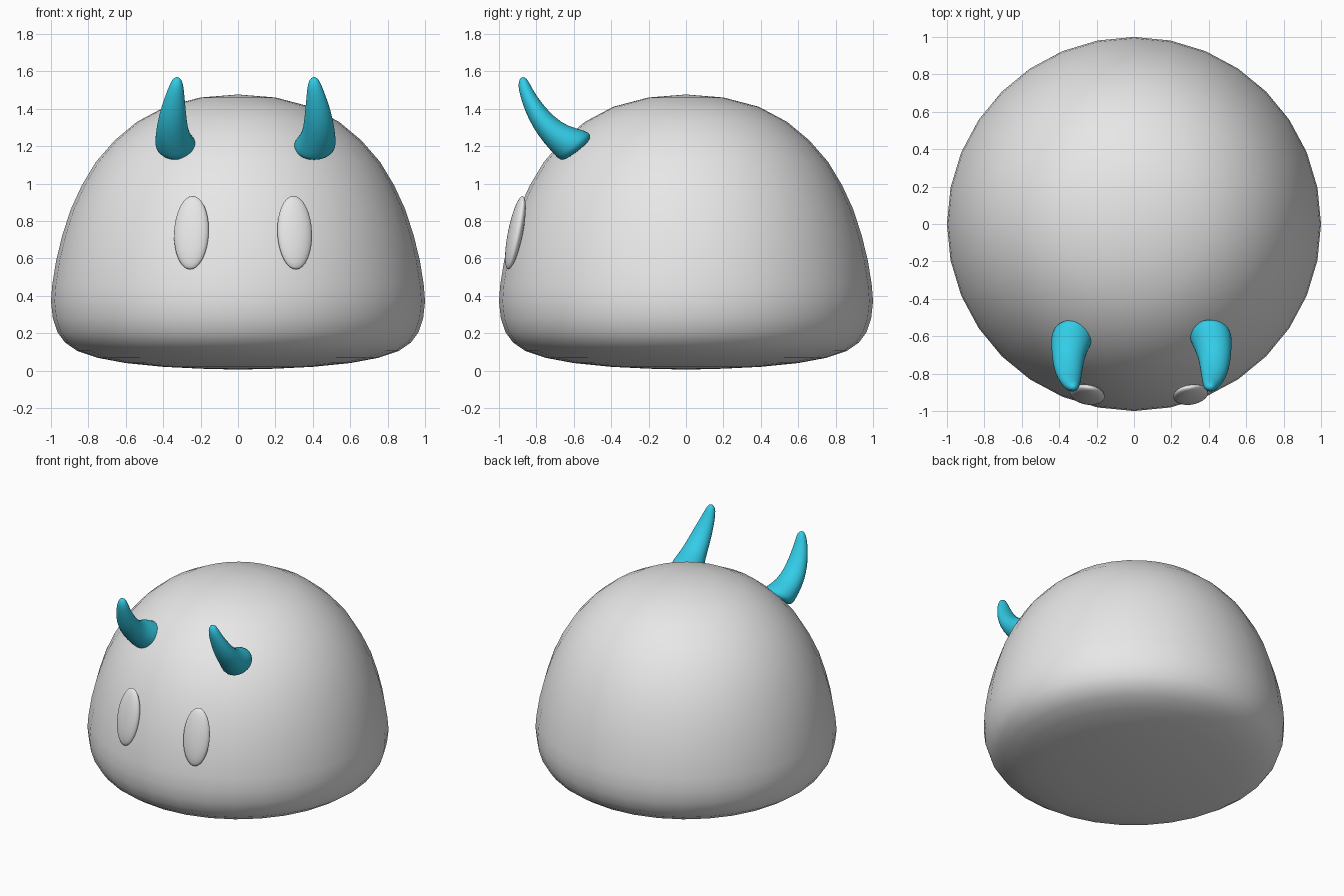
import bpy, bmesh, math
from mathutils import Vector, Euler

cube = bpy.data.objects.get("Cube")
if cube:
    bpy.data.objects.remove(cube, do_unlink=True)


def make_material(name, rgb):
    mat = bpy.data.materials.new(name)
    mat.use_nodes = True
    mat.diffuse_color = (*rgb, 1)
    mat.node_tree.nodes["Principled BSDF"].inputs["Base Color"].default_value = (*rgb, 1)
    return mat


grey = make_material("light grey", (0.8, 0.8, 0.8))
cyan = make_material("cyan", (0.037, 0.68, 0.9))


def finish(name, bm, mat):
    """Turn a bmesh into a smooth shaded object."""
    bmesh.ops.recalc_face_normals(bm, faces=bm.faces)
    for f in bm.faces:
        f.smooth = True
    mesh = bpy.data.meshes.new(name)
    bm.to_mesh(mesh)
    bm.free()
    mesh.materials.append(mat)
    obj = bpy.data.objects.new(name, mesh)
    bpy.context.collection.objects.link(obj)
    return obj


def loft(name, rings, sides, mat, bottom, top):
    """Skin elliptical rings (centre, axis, axis) and close both ends at a point."""
    bm = bmesh.new()
    loops = []
    for c, u, v in rings:
        angles = [math.tau * i / sides for i in range(sides)]
        loops.append([bm.verts.new(c + u * math.cos(a) + v * math.sin(a)) for a in angles])
    for a, b in zip(loops, loops[1:]):
        for i in range(sides):
            j = (i + 1) % sides
            bm.faces.new((a[i], a[j], b[j], b[i]))
    for loop, point in ((loops[0], bottom), (loops[-1], top)):
        tip = bm.verts.new(point)
        for i in range(sides):
            bm.faces.new((loop[i], loop[(i + 1) % sides], tip))
    return finish(name, bm, mat)


# Body: a rounded dome turned from a radius and height profile
profile = [(0.2, 0.01), (0.4, 0.02), (0.6, 0.04), (0.75, 0.068), (0.86, 0.105),
           (0.925, 0.15), (0.965, 0.205), (0.99, 0.28), (1.0, 0.37), (0.993, 0.46),
           (0.972, 0.59), (0.94, 0.72), (0.895, 0.86), (0.835, 0.99), (0.76, 1.115),
           (0.66, 1.23), (0.54, 1.33), (0.39, 1.41), (0.2, 1.46)]
body_rings = [(Vector((0, 0, z)), Vector((r, 0, 0)), Vector((0, r, 0))) for r, z in profile]
loft("body", body_rings, 32, grey, (0, 0, 0.005), (0, 0, 1.476))

# Horns: each ring has its inner x, outer x, front (y, z) and back (y, z)
horn = [(0.32, 0.495, (-0.645, 1.127), (-0.52, 1.222)),
        (0.292, 0.52, (-0.675, 1.122), (-0.503, 1.262)),
        (0.305, 0.525, (-0.705, 1.155), (-0.535, 1.283)),
        (0.34, 0.521, (-0.76, 1.215), (-0.63, 1.305)),
        (0.352, 0.512, (-0.82, 1.30), (-0.70, 1.352)),
        (0.36, 0.492, (-0.86, 1.385), (-0.768, 1.425)),
        (0.367, 0.465, (-0.888, 1.47), (-0.812, 1.49)),
        (0.372, 0.446, (-0.899, 1.525), (-0.833, 1.53)),
        (0.384, 0.43, (-0.89, 1.56), (-0.85, 1.56))]
MIDDLE = 0.04
for side, label in ((1, "left"), (-1, "right")):
    rings = []
    shift = MIDDLE * (1 - side)

    def place(x, y, z):
        return Vector((shift + side * x, y, z))

    for x0, x1, (fy, fz), (by, bz) in horn:
        centre = place((x0 + x1) / 2, (fy + by) / 2, (fz + bz) / 2)
        rings.append((centre, Vector(((x1 - x0) / 2, 0, 0)),
                      Vector((0, (by - fy) / 2, (bz - fz) / 2))))
    obj = loft(label + "_horn", rings, 20, cyan,
               place(0.408, -0.583, 1.17), place(0.407, -0.872, 1.572))
    smooth = obj.modifiers.new("smooth", "SUBSURF")
    smooth.levels = smooth.render_levels = 1

# Eyes: flattened ellipsoids leaning back with the body
for side, label in ((1, "left"), (-1, "right")):
    bm = bmesh.new()
    bmesh.ops.create_uvsphere(bm, u_segments=32, v_segments=16, radius=1)
    bmesh.ops.scale(bm, vec=(0.094, 0.037, 0.2), verts=bm.verts)
    turn = Euler((math.radians(-11.5), 0, math.radians(10 * side))).to_matrix()
    bmesh.ops.rotate(bm, matrix=turn, verts=bm.verts)
    bmesh.ops.translate(bm, vec=(0.027 + side * 0.276, -0.912, 0.737), verts=bm.verts)
    finish(label + "_eye", bm, grey)
